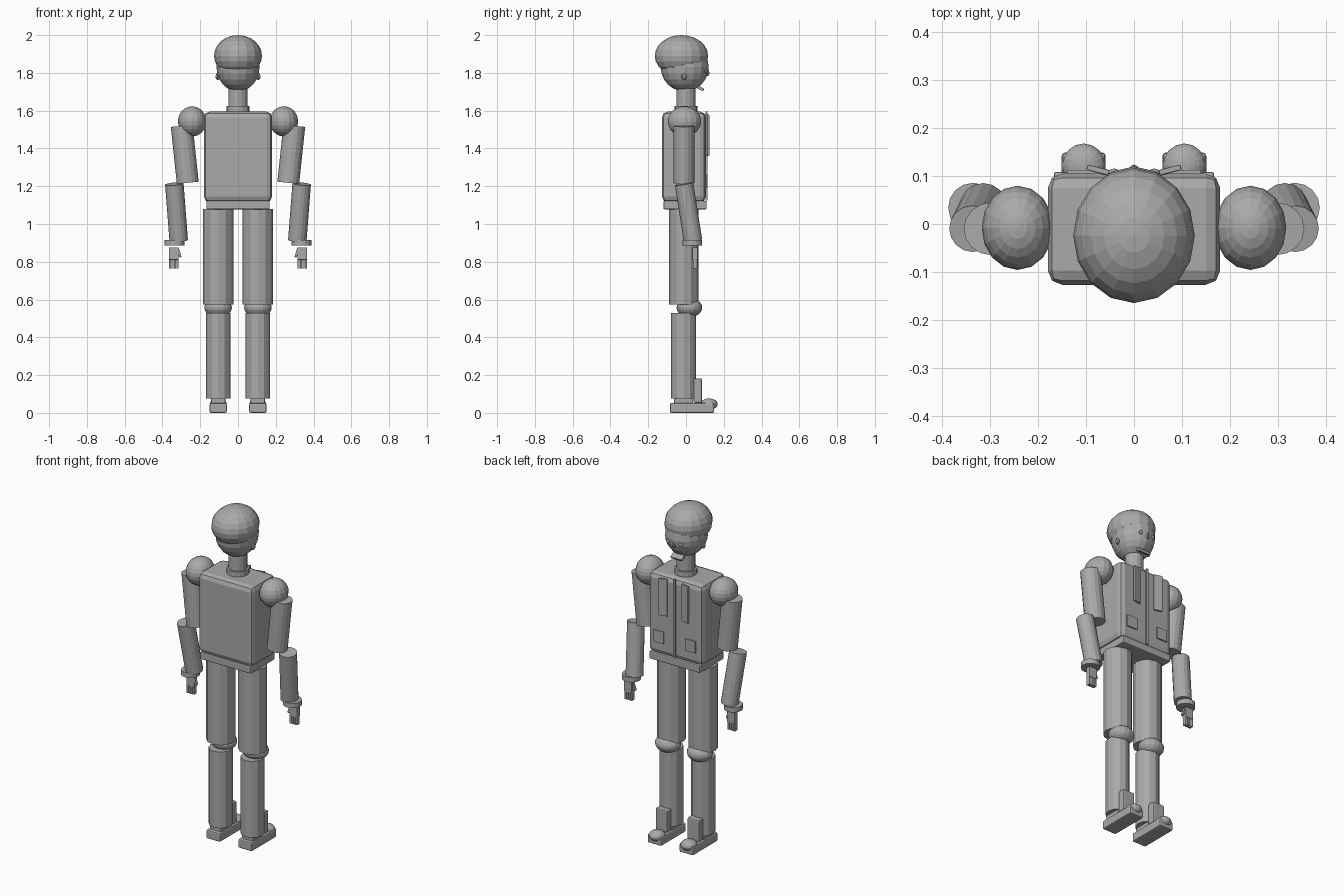
import bpy
from mathutils import Vector, Euler

cube = bpy.data.objects.get("Cube")
if cube:
    bpy.data.objects.remove(cube, do_unlink=True)

GREY = (0.4, 0.4, 0.4, 1)
mat = bpy.data.materials.new("plain grey")
mat.use_nodes = True
mat.diffuse_color = GREY
mat.node_tree.nodes["Principled BSDF"].inputs["Base Color"].default_value = GREY


def finish(name, bevel=0, segments=2):
    ob = bpy.context.object
    ob.name = name
    ob.data.materials.append(mat)
    if bevel:
        mod = ob.modifiers.new("Soft edges", "BEVEL")
        mod.width = bevel
        mod.segments = segments
    return ob


def box(name, loc, size, bevel=0, rot=(0, 0, 0)):
    bpy.ops.mesh.primitive_cube_add(size=1, location=loc, rotation=rot)
    bpy.context.object.scale = size
    bpy.ops.object.transform_apply(location=False, rotation=False, scale=True)
    return finish(name, bevel)


def ball(name, loc, radii, segments=16, rings=12):
    bpy.ops.mesh.primitive_uv_sphere_add(segments=segments, ring_count=rings, location=loc)
    bpy.context.object.scale = radii
    return finish(name)


def tube(name, top, bottom, rx, ry=None, sides=16):
    """Capped cylinder running between two points."""
    top, bottom = Vector(top), Vector(bottom)
    axis = top - bottom
    bpy.ops.mesh.primitive_cylinder_add(vertices=sides, radius=1, depth=axis.length,
                                        location=(top + bottom) / 2)
    ob = bpy.context.object
    ob.scale = (rx, ry or rx, 1)
    ob.rotation_euler = Vector((0, 0, 1)).rotation_difference(axis).to_euler()
    return finish(name)


# Head and face
ball("head", (0, -0.007, 1.83), (0.114, 0.127, 0.128))
ball("hair_cap", (0, -0.024, 1.89), (0.127, 0.141, 0.11))
ball("nose", (0, 0.113, 1.8), (0.01, 0.011, 0.018), 8, 6)
box("chin", (0, 0.078, 1.717), (0.075, 0.035, 0.015), 0.003, (-0.5, 0, 0))

# Neck and trunk
tube("neck", (0, 0, 1.74), (0, 0, 1.61), 0.051)
tube("neck_base", (0, 0, 1.625), (0, 0, 1.585), 0.062)
box("torso", (0, -0.011, 1.355), (0.36, 0.232, 0.48), 0.03)
box("pelvis", (0, -0.005, 1.1), (0.335, 0.228, 0.045), 0.006)
box("front_strip", (0, 0.108, 1.36), (0.012, 0.012, 0.47))

# Paired parts: s is +1 on the left, -1 on the right
for side, s in (("left", 1), ("right", -1)):
    def at(x, y, z):
        return (s * x, y, z)

    # Face and chest details
    ball(f"ear_{side}", at(0.108, -0.01, 1.78), (0.011, 0.014, 0.018), 8, 6)
    ball(f"eye_{side}", at(0.042, 0.106, 1.81), (0.013, 0.01, 0.012), 8, 6)
    box(f"chest_panel_{side}", at(0.073, 0.112, 1.47), (0.052, 0.012, 0.22), 0.003,
        (0, 0, s * 0.25))
    box(f"pocket_{side}", at(0.105, 0.107, 1.225), (0.07, 0.012, 0.07), 0.002)

    # Arm
    ball(f"shoulder_{side}", at(0.243, -0.008, 1.543), (0.075, 0.088, 0.08))
    tube(f"upper_arm_{side}", at(0.298, -0.01, 1.52), at(0.266, -0.01, 1.218), 0.058, 0.055)
    tube(f"forearm_{side}", at(0.337, -0.01, 1.212), at(0.314, 0.037, 0.912), 0.049)
    tube(f"wrist_{side}", at(0.336, 0.034, 0.914), at(0.336, 0.034, 0.885), 0.052)
    box(f"palm_{side}", at(0.34, 0.048, 0.843), (0.052, 0.03, 0.065), 0.003)
    for i in range(4):
        box(f"finger_{i + 1}_{side}", at(0.3205 + 0.013 * i, 0.048, 0.79),
            (0.012, 0.024, 0.05), 0.002)
    box(f"thumb_{side}", at(0.312, 0.045, 0.848), (0.012, 0.018, 0.05), 0.002,
        (0, s * 0.3, 0))

    # Leg
    tube(f"thigh_{side}", at(0.105, -0.012, 1.08), at(0.105, -0.012, 0.575), 0.08, 0.077, 12)
    ball(f"knee_{side}", at(0.105, 0.018, 0.557), (0.073, 0.068, 0.05))
    tube(f"shin_{side}", at(0.105, -0.013, 0.53), at(0.105, -0.013, 0.075), 0.065, 0.067, 12)

    # Foot
    box(f"ankle_{side}", at(0.105, -0.013, 0.065), (0.075, 0.1, 0.05), 0.004)
    box(f"boot_front_{side}", at(0.105, 0.062, 0.118), (0.078, 0.044, 0.13), 0.008)
    box(f"sole_{side}", at(0.105, 0.032, 0.026), (0.092, 0.235, 0.052), 0.008)
    ball(f"toe_{side}", at(0.105, 0.122, 0.046), (0.045, 0.046, 0.03))
